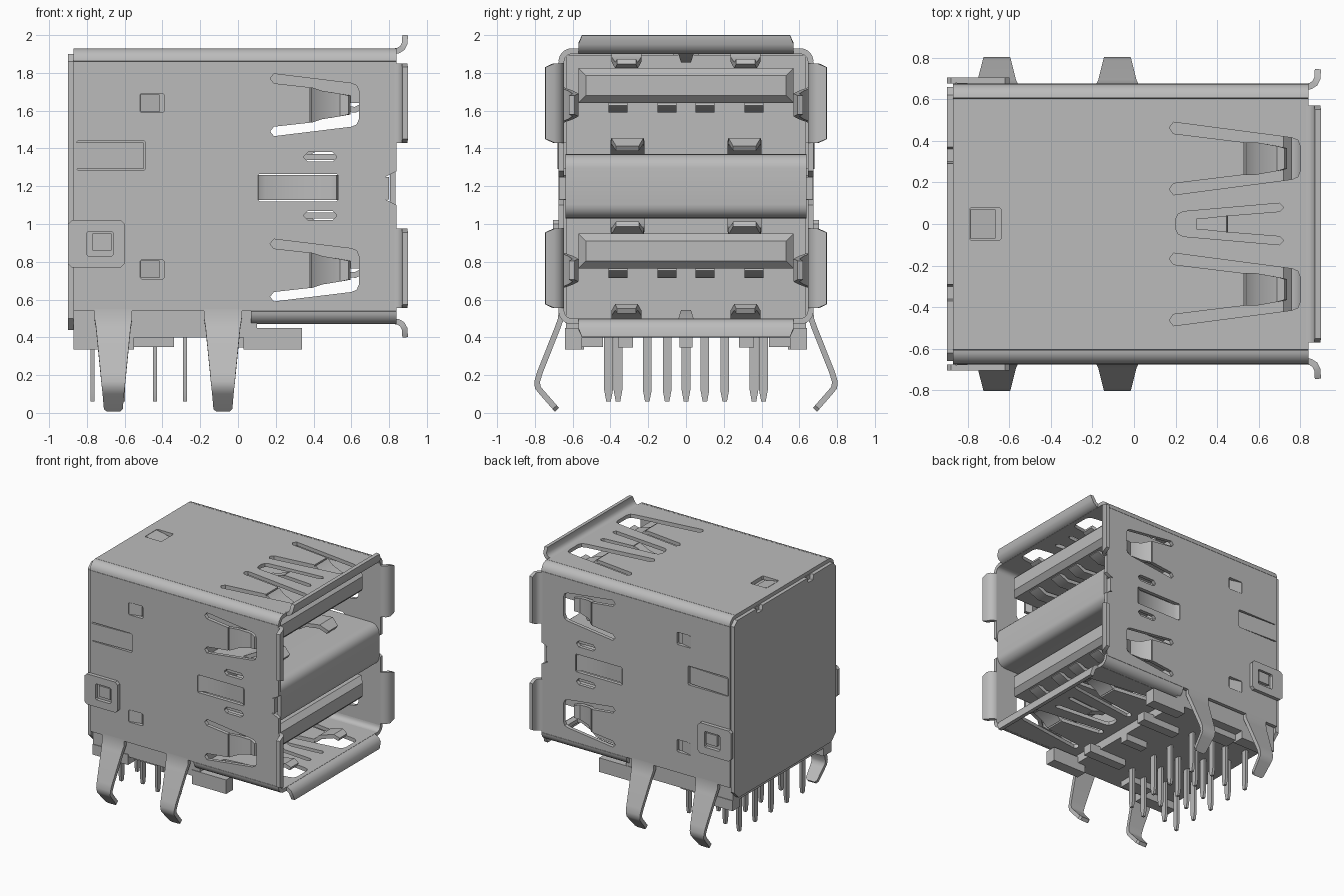
import bpy, bmesh, math
from mathutils import Matrix, Vector

old = bpy.data.objects.get("Cube")
if old:
    bpy.data.objects.remove(old, do_unlink=True)

metal = bpy.data.materials.new("plain_grey")
metal.use_nodes = True
GREY = (0.5, 0.5, 0.5, 1)
metal.diffuse_color = GREY
metal.node_tree.nodes["Principled BSDF"].inputs["Base Color"].default_value = GREY

parts = []
T = 0.03                      # sheet thickness
SIDE, TOP, BOT = 0.66, 1.915, 0.485   # sheet mid planes
MID = (TOP + BOT) / 2
FRONT, REAR, FLOOR_REAR = 0.84, -0.87, 0.07
R = 0.055                     # bend radius


def add(name, mesh, mirror=False):
    ob = bpy.data.objects.new(name, mesh)
    bpy.context.scene.collection.objects.link(ob)
    mesh.materials.clear()
    mesh.materials.append(metal)
    if mirror:
        m = ob.modifiers.new("mirror", 'MIRROR')
        m.use_axis = (False, True, False)
        m.use_mirror_merge = False
    parts.append(ob)
    return ob


def plate(name, loops, axes, offset, mirror=False):
    """Flat sheet: first loop is the outline, the others are holes."""
    cu = bpy.data.curves.new(name, 'CURVE')
    cu.dimensions, cu.fill_mode, cu.extrude = '2D', 'BOTH', T / 2
    for loop in loops:
        sp = cu.splines.new('POLY')
        sp.points.add(len(loop) - 1)
        for p, (u, v) in zip(sp.points, loop):
            p.co = (u, v, 0, 1)
        sp.use_cyclic_u = True
    tmp = bpy.data.objects.new(name + "_curve", cu)
    bpy.context.scene.collection.objects.link(tmp)
    dg = bpy.context.evaluated_depsgraph_get()
    mesh = bpy.data.meshes.new_from_object(tmp.evaluated_get(dg))
    bpy.data.objects.remove(tmp, do_unlink=True)
    mesh.transform(Matrix.Translation(offset) @ Matrix(axes).transposed().to_4x4())
    add(name, mesh, mirror)


def strip(name, path, across, halves, mirror=False, thick=T):
    """Bent sheet strip along a path, with a half width at each point."""
    if not isinstance(halves, (list, tuple)):
        halves = [halves] * len(path)
    bm = bmesh.new()
    rows = [[bm.verts.new(Vector(p) + Vector(across) * h * s) for s in (-1, 1)]
            for p, h in zip(path, halves)]
    for a, b in zip(rows, rows[1:]):
        bm.faces.new((a[0], a[1], b[1], b[0]))
    mesh = bpy.data.meshes.new(name)
    bm.to_mesh(mesh)
    bm.free()
    so = add(name, mesh, mirror).modifiers.new("sheet", 'SOLIDIFY')
    so.thickness, so.offset, so.use_even_offset = thick, 0, True


def box(name, lo, hi, mirror=False, chamfer=0):
    lo, hi = Vector(lo), Vector(hi)
    bm = bmesh.new()
    bmesh.ops.create_cube(bm, size=1)
    for v in bm.verts:
        v.co = [(a + b) / 2 + c * (b - a) for a, b, c in zip(lo, hi, v.co)]
    if chamfer:
        tip = [e for e in bm.edges if all(v.co.x > hi.x - 1e-4 for v in e.verts)]
        bmesh.ops.bevel(bm, geom=tip, offset=chamfer, segments=1, affect='EDGES')
    mesh = bpy.data.meshes.new(name)
    bm.to_mesh(mesh)
    bm.free()
    add(name, mesh, mirror)


def rect(a, b, c, d, r=0.008):
    return [(a + r, c), (b - r, c), (b, c + r), (b, d - r),
            (b - r, d), (a + r, d), (a, d - r), (a, c + r)]


def tongue_half(x, x0, x1, h0, h1, g):
    return h0 + (h1 - h0) * (x - x0) / (x1 - x0) - g


def tongue_slot(t, xt, c):
    """U-shaped slot that frees a spring tongue from the sheet."""
    x0, x1, h0, h1, g = t
    s = math.copysign(1, x1 - x0)
    h = tongue_half(xt, *t)
    k = 0.04
    half = [(x0 - s * 0.02, h0 - g / 2), (x0, h0), (x1 - s * k, h1),
            (x1 - s * k * 0.3, h1 - k * 0.3), (x1, h1 - k)]
    inner = [(xt, h), (x0, h0 - g)]
    return ([(x, c + v) for x, v in half] + [(x, c - v) for x, v in half[::-1]] +
            [(x, c - v) for x, v in inner[::-1]] + [(x, c + v) for x, v in inner])


XZ = ((1, 0, 0), (0, 0, 1), (0, -1, 0))
XY = ((1, 0, 0), (0, 1, 0), (0, 0, 1))
YZ = ((0, 1, 0), (0, 0, 1), (1, 0, 0))
PORTS = (1.63, 0.755)
ARC = [i * math.pi / 12 for i in range(7)]
# tongue slots: root, end, half width at root and end, gap
SIDE_T = (0.19, 0.64, 0.165, 0.115, 0.05)
TOP_T = (0.19, 0.80, 0.175, 0.10, 0.055)
KEY_T = (0.70, 0.20, 0.10, 0.06, 0.04)

# side walls
zb, zt = BOT + R, TOP - R
outline = [(REAR, zt), (FRONT, zt), (FRONT, 1.28), (0.78, 1.25), (0.78, 1.13),
           (FRONT, 1.1), (FRONT, zb), (REAR, zb)]
holes = [tongue_slot(SIDE_T, 0.38, c) for c in PORTS]
holes += [rect(0.35, 0.52, z - 0.025, z + 0.025, 0.02) for z in (1.355, 1.045)]
holes += [rect(-0.52, -0.39, z - 0.05, z + 0.05) for z in (1.64, 0.76)]
holes += [rect(0.105, 0.53, 1.12, 1.265), rect(-0.855, -0.49, 1.285, 1.44)]
plate("side_wall", [outline] + holes, XZ, (0, -SIDE, 0), True)
strip("side_pressed_bridge", [(0.10, -SIDE, 1.193), (0.14, -0.635, 1.193),
      (0.49, -0.635, 1.193), (0.53, -SIDE, 1.193)], (0, 0, 1), 0.066, True)
strip("rear_latch", [(-0.86, -0.665, 1.362), (-0.50, -0.648, 1.362)], (0, 0, 1), 0.07, True)
for z in (1.64, 0.76):
    strip("side_flap", [(-0.52, -SIDE, z), (-0.42, -0.635, z)], (0, 0, 1), 0.046, True)

# top and floor sheets
ye = SIDE - R
spring_holes = [tongue_slot(TOP_T, 0.53, c) for c in (0.315, -0.315)]
spring_holes.append(tongue_slot(KEY_T, 0.45, 0))
plate("top_sheet", [[(REAR, -ye), (FRONT, -ye), (FRONT, ye), (REAR, ye)]] + spring_holes +
      [rect(-0.79, -0.64, -0.08, 0.08)], XY, (0, 0, TOP))
plate("floor_sheet", [[(FLOOR_REAR, -ye), (FRONT, -ye), (FRONT, ye), (FLOOR_REAR, ye)]]
      + spring_holes, XY, (0, 0, BOT))
strip("top_flap", [(-0.79, 0, TOP), (-0.67, 0, 1.89)], (0, 1, 0), 0.07)

# parts repeated at the top (s = 1) and the bottom (s = -1)
for s, rear, where in ((1, REAR, "top"), (-1, FLOOR_REAR, "floor")):
    level = MID + s * (TOP - MID)
    strip(where + "_corner_bend", [((rear + FRONT) / 2, -ye - R * math.sin(a),
          level - s * R * (1 - math.cos(a))) for a in ARC], (1, 0, 0),
          (FRONT - rear) / 2, True)
    # flared lip
    lip = [(0.83, 0), (0.85, 0.004), (0.87, 0.017), (0.882, 0.04), (0.885, 0.085)]
    strip(where + "_lip", [(x, 0, level + s * d) for x, d in lip], (0, 1, 0),
          [0.57, 0.57, 0.57, 0.57, 0.55])
    # spring tongues
    h = tongue_half(0.53, *TOP_T)
    strip(where + "_spring", [(x, -0.315, level - s * d) for x, d in
          ((0.53, 0), (0.58, 0.045), (0.69, 0.075), (0.73, 0.055))],
          (0, 1, 0), [h, h, 0.06, 0.05], True)
    strip(where + "_key_spring", [(x, 0, level - s * d) for x, d in
          ((0.45, 0), (0.36, 0.035), (0.3, 0.045))], (0, 1, 0), [0.04, 0.03, 0.025])
    # springs of the divider
    strip("divider_spring", [(x, -0.31, MID + s * d) for x, d in
          ((0.33, 0.155), (0.46, 0.225), (0.58, 0.24), (0.64, 0.2))],
          (0, 1, 0), [0.09, 0.09, 0.085, 0.06], True)

# divider between the two ports
bend = [(0.1, 0.155)] + [(0.76 + 0.06 * math.sin(a), 0.095 + 0.06 * math.cos(a)) for a in ARC]
strip("divider", [(x, 0, MID + d) for x, d in bend] +
      [(x, 0, MID - d) for x, d in bend[::-1]], (0, 1, 0), 0.638)
box("divider_tab", (0.74, -0.672, 1.13), (0.80, -0.63, 1.25), True)

# port details
for c in PORTS:
    h = tongue_half(0.38, *SIDE_T)
    strip("side_spring", [(0.38, -SIDE, c), (0.44, -0.61, c), (0.54, -0.585, c),
          (0.59, -0.605, c)], (0, 0, 1), [h, 0.075, 0.06, 0.05], True)
    strip("side_lip", [(0.83, -SIDE, c + 0.01), (0.85, -0.664, c + 0.01),
          (0.87, -0.677, c + 0.01), (0.882, -0.70, c + 0.01),
          (0.885, -0.745, c + 0.01)], (0, 0, 1), [0.21, 0.21, 0.21, 0.21, 0.19], True)
    box("contact_tongue", (0, -0.57, c + 0.01), (0.76, 0.57, c + 0.195), chamfer=0.04)
    for y in (-0.36, -0.1):
        strip("contact", [(0.08, y, c), (0.5, y, c - 0.015), (0.62, y, c - 0.025),
              (0.70, y, c + 0.012)], (0, 1, 0), 0.05, True)

# inner insulating block and its feet
box("insulator", (REAR, -0.635, 0.40), (0.1, 0.635, 1.895))
box("rear_foot", (REAR, -0.64, 0.335), (-0.55, -0.54, 0.42), True)
box("middle_foot", (-0.56, -0.56, 0.35), (-0.34, -0.44, 0.42), True)
box("front_foot", (0.03, -0.64, 0.335), (0.34, -0.55, 0.45), True)
box("front_rail", (-0.15, -0.36, 0.345), (0.2, -0.28, 0.42), True)
box("centre_foot", (-0.1, -0.035, 0.345), (0.1, 0.035, 0.42))

# rear cover and its side clips
notch = [(y + d, z) for y in (0.33, -0.33) for d, z in
         ((0.04, 1.9), (0.03, 1.86), (-0.03, 1.86), (-0.04, 1.9))]
plate("rear_cover", [[(-0.66, 0.5), (-0.6, 0.44), (0.6, 0.44), (0.66, 0.5), (0.66, 1.86),
      (0.62, 1.9)] + notch + [(-0.62, 1.9), (-0.66, 1.86)]], YZ, (-0.885, 0, 0))
plate("rear_clip", [rect(-0.9, -0.6, 0.77, 1.02, 0.02), rect(-0.8, -0.66, 0.83, 0.96)],
      XZ, (0, -0.69, 0), True)
box("clip_catch", (-0.77, -0.70, 0.86), (-0.67, -0.65, 0.95), True)

# board legs
for x in (-0.66, -0.08):
    strip("board_leg", [(x, -SIDE, 0.55), (x, -0.662, 0.50), (x, -0.68, 0.45),
          (x, -0.775, 0.21), (x, -0.788, 0.165), (x, -0.785, 0.135), (x, -0.765, 0.11),
          (x, -0.695, 0.03), (x, -0.683, 0.017)], (1, 0, 0),
          [0.1, 0.1, 0.092, 0.068, 0.064, 0.06, 0.057, 0.05, 0.035], True)

# solder pins
FIVE = [-0.41, -0.205, 0, 0.205, 0.41]
FOUR = [-0.36, -0.1, 0.1, 0.36]
for x, row in ((-0.77, FIVE), (-0.61, FOUR), (-0.44, FIVE), (-0.28, FOUR)):
    for y in row:
        strip("solder_pin", [(x, y, 0.42), (x, y, 0.12), (x, y, 0.06)],
              (0, 1, 0), [0.023, 0.023, 0.012], thick=0.022)

# bake the sheets and smooth the bends
bpy.ops.object.select_all(action='DESELECT')
for ob in parts:
    ob.select_set(True)
bpy.context.view_layer.objects.active = parts[0]
bpy.ops.object.convert(target='MESH')
bpy.ops.object.shade_smooth_by_angle(angle=math.radians(35))
